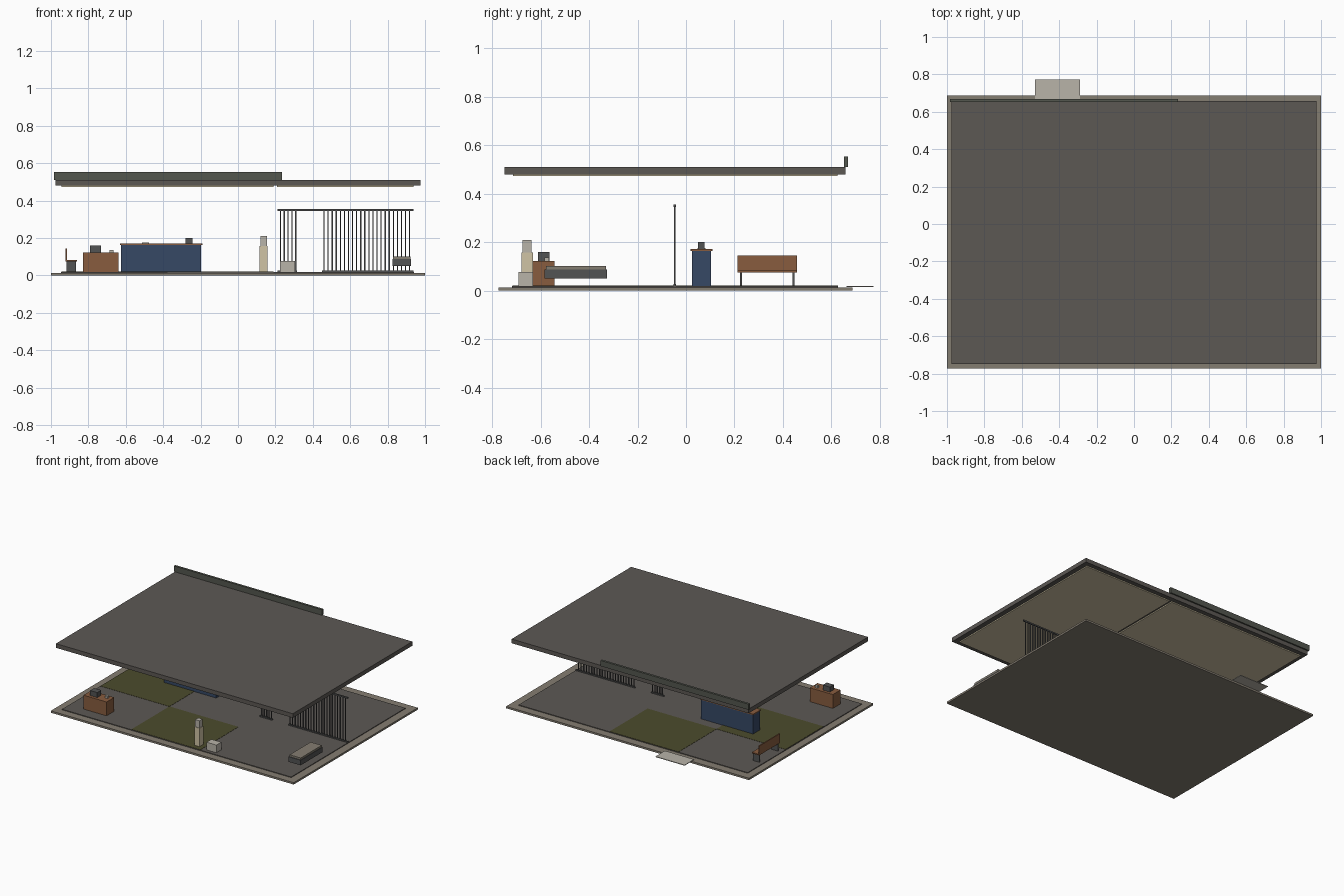
import bpy

def material(name, r, g, b):
    lin = lambda c: (c / 255 / 12.92) if c < 11 else ((c / 255 + 0.055) / 1.055) ** 2.4
    m = bpy.data.materials.new(name)
    m.diffuse_color = (lin(r), lin(g), lin(b), 1)
    return m

SLATE = material("slate_grey", 92, 88, 84)
STONE = material("stone", 132, 125, 113)
PALE = material("pale_grey", 184, 179, 169)
CREAM = material("cream", 208, 196, 165)
BLUE = material("navy_blue", 54, 72, 101)
BROWN = material("wood_brown", 136, 92, 63)
OLIVE = material("olive", 76, 75, 44)
STEEL = material("dark_steel", 82, 83, 83)
SIGN = material("green_grey", 84, 87, 79)

def boxes(name, mat, *ranges):
    """One object made of boxes given as (x0, x1, y0, y1, z0, z1)."""
    verts, faces = [], []
    for x0, x1, y0, y1, z0, z1 in ranges:
        n = len(verts)
        verts += [(x, y, z) for z in (z0, z1) for x, y in
                  ((x0, y0), (x1, y0), (x1, y1), (x0, y1))]
        faces += [(n + 3, n + 2, n + 1, n), (n + 4, n + 5, n + 6, n + 7)]
        for i in range(4):
            j = (i + 1) % 4
            faces.append((n + i, n + j, n + j + 4, n + i + 4))
    me = bpy.data.meshes.new(name)
    me.from_pydata(verts, [], faces)
    me.materials.append(mat)
    ob = bpy.data.objects.new(name, me)
    bpy.context.collection.objects.link(ob)
    return ob

F = 0.019  # floor level

# Ground slab, floor and doorstep
boxes("foundation", STONE, (-1, 1, -0.773, 0.687, 0, 0.014))
boxes("floor", SLATE, (-0.947, 0.94, -0.717, 0.627, 0.012, F))
boxes("doorstep", PALE, (-0.53, -0.29, 0.662, 0.773, 0.0145, 0.0195))

# Checkered floor tiles in the office: 2 columns, 3 rows
tw, th = 0.568, 0.447
boxes("floor_tiles", OLIVE, *[
    (-0.945 + c * tw, -0.945 + (c + 1) * tw,
     -0.715 + r * th, -0.715 + (r + 1) * th, F - 0.002, F + 0.0015)
    for c in range(2) for r in range(3) if (c + r) % 2])

# Roof, fascia board and the two ceilings
boxes("roof", SLATE, (-0.976, 0.975, -0.748, 0.658, 0.48, 0.511))
boxes("fascia_board", SIGN, (-0.984, 0.236, 0.651, 0.668, 0.511, 0.553))
boxes("ceilings", CREAM, (-0.943, 0.191, -0.713, 0.624, 0.472, 0.48),
      (0.209, 0.938, -0.713, 0.624, 0.472, 0.48))

# Waiting bench
boxes("bench_seat", BROWN, (-0.922, -0.862, 0.213, 0.457, 0.075, 0.083))
boxes("bench_back", BROWN, (-0.923, -0.915, 0.213, 0.457, 0.083, 0.145))
boxes("bench_legs", STEEL, *[(-0.917, -0.867, y - 0.004, y + 0.004, F, 0.075)
                             for y in (0.226, 0.444)])

# Desk with monitor and cup
boxes("desk", BROWN, (-0.83, -0.64, -0.632, -0.542, F, 0.122))
boxes("monitor", STEEL, (-0.79, -0.732, -0.61, -0.563, 0.122, 0.159))
boxes("cup", PALE, (-0.688, -0.665, -0.583, -0.565, 0.122, 0.137))

# Front counter with top, phone and papers
boxes("counter", BLUE, (-0.625, -0.197, 0.025, 0.104, F, 0.164))
boxes("counter_top", BROWN, (-0.63, -0.191, 0.018, 0.11, 0.164, 0.171))
boxes("counter_screen", STEEL, (-0.28, -0.243, 0.05, 0.077, 0.171, 0.2))
boxes("papers", PALE, (-0.512, -0.475, 0.048, 0.08, 0.171, 0.176))

# Water cooler
boxes("cooler_body", CREAM, (0.115, 0.158, -0.678, -0.632, F, 0.157))
boxes("cooler_jug", PALE, (0.119, 0.154, -0.674, -0.638, 0.157, 0.21))

# Cell fittings
boxes("toilet", PALE, (0.224, 0.305, -0.69, -0.632, F, 0.076))
boxes("bed_frame", STEEL, (0.825, 0.924, -0.583, -0.326, 0.05, 0.088))
boxes("mattress", STONE, (0.83, 0.921, -0.578, -0.33, 0.088, 0.102))

# Cell bars with a door gap, and rails
Y = -0.046
xs = [0.227 + 0.0205 * i for i in range(5)] + [0.46 + 0.0218 * i for i in range(22)]
boxes("cell_bars", STEEL, *[(x - 0.003, x + 0.003, Y - 0.003, Y + 0.003, F, 0.347)
                            for x in xs])
boxes("cell_rails", STEEL, (0.212, 0.937, Y - 0.005, Y + 0.005, 0.345, 0.355),
      (0.212, 0.315, Y - 0.005, Y + 0.005, F, 0.027),
      (0.45, 0.937, Y - 0.005, Y + 0.005, F, 0.027))
